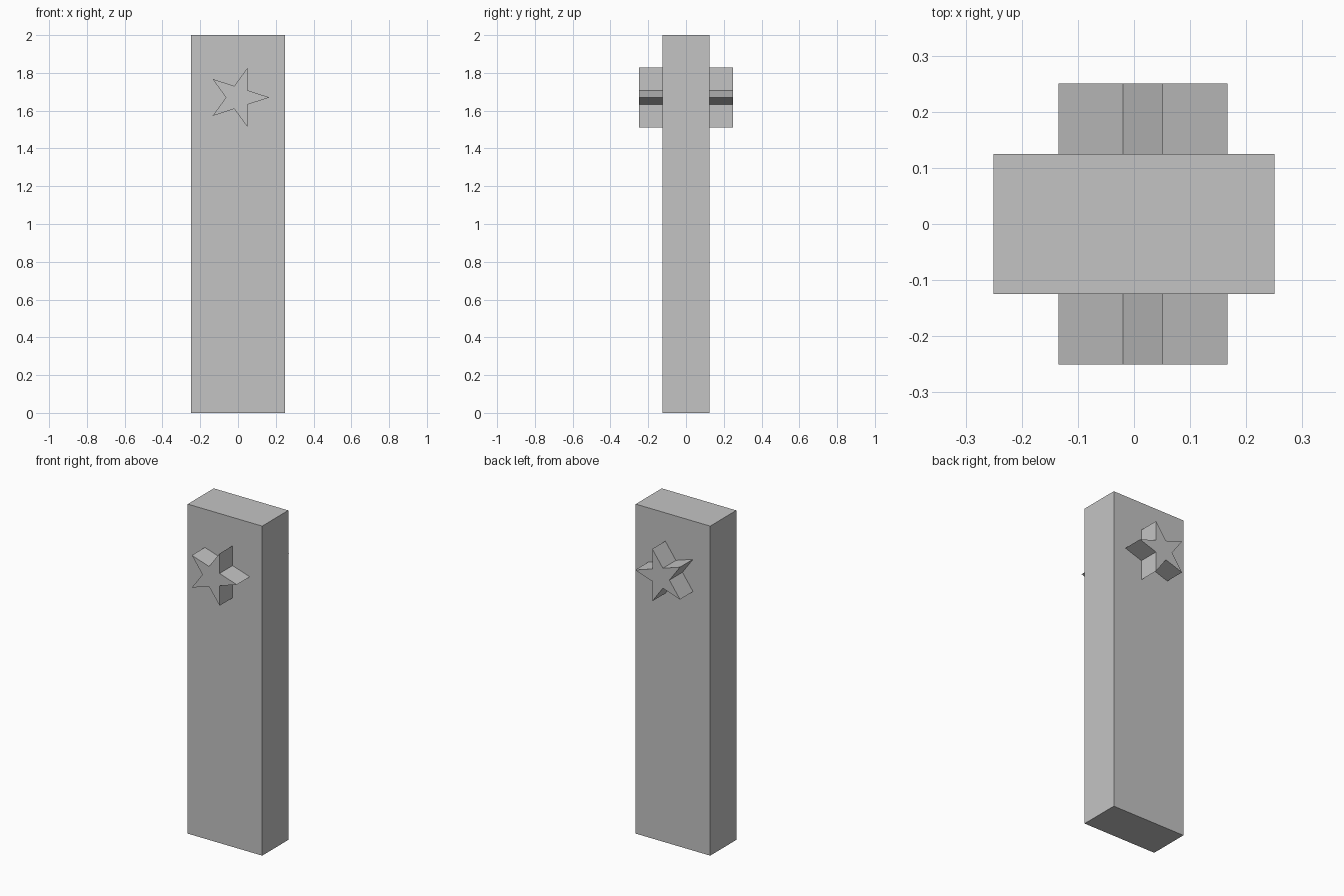
import bpy, bmesh, math

cube = bpy.data.objects.get("Cube")
if cube:
    bpy.data.objects.remove(cube, do_unlink=True)

# Single plain grey
GREY = (0.55, 0.55, 0.55, 1.0)
grey = bpy.data.materials.new("plain grey")
grey.use_nodes = True
grey.diffuse_color = GREY
grey.node_tree.nodes["Principled BSDF"].inputs["Base Color"].default_value = GREY


def prism(name, outline, y0, y1):
    """Extrude an (x, z) outline along y from y0 to y1."""
    bm = bmesh.new()
    face = bm.faces.new([bm.verts.new((x, y0, z)) for x, z in outline])
    ext = bmesh.ops.extrude_face_region(bm, geom=[face])
    moved = [v for v in ext["geom"] if isinstance(v, bmesh.types.BMVert)]
    bmesh.ops.translate(bm, verts=moved, vec=(0, y1 - y0, 0))
    bmesh.ops.recalc_face_normals(bm, faces=bm.faces)
    mesh = bpy.data.meshes.new(name)
    bm.to_mesh(mesh)
    bm.free()
    mesh.materials.append(grey)
    obj = bpy.data.objects.new(name, mesh)
    bpy.context.collection.objects.link(obj)
    return obj


# Tall rectangular slab
prism("slab", [(-0.25, 0), (0.25, 0), (0.25, 2), (-0.25, 2)], -0.125, 0.125)

# Five-pointed star bar passing through the slab, one tip toward +x
OUTER, INNER, STAR_Z = 0.1667, 0.0637, 1.67
star = []
for i in range(10):
    r = INNER if i % 2 else OUTER
    a = math.radians(36 * i)
    star.append((r * math.cos(a), STAR_Z + r * math.sin(a)))
prism("star_bar", star, -0.25, 0.25)
